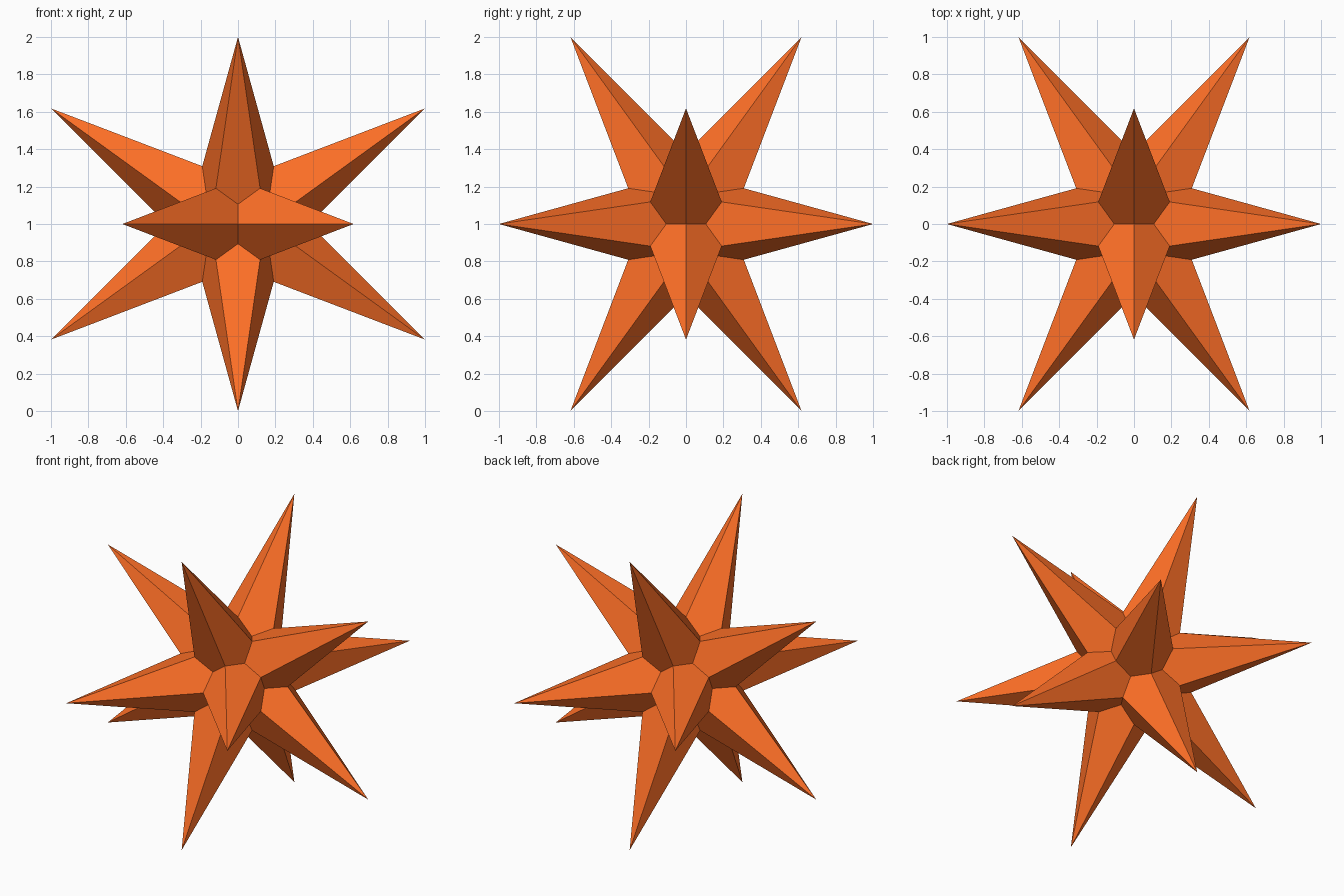
import bpy, bmesh, math
from itertools import combinations, product
from mathutils import Vector

if "Cube" in bpy.data.objects:
    bpy.data.objects.remove(bpy.data.objects["Cube"])

PHI = (1 + math.sqrt(5)) / 2
EDGE = 2 / PHI                      # distance between neighbouring tips
RIDGE = 0.5 / PHI ** 2              # ridge foot, scale of two summed tips
VALLEY = 1 - 2 / math.sqrt(5)       # valley point, scale of three summed tips
CENTRE = Vector((0, 0, 1))

# Spike tips: the twelve corners of an icosahedron
tips = []
for s, t in product((1, -1), repeat=2):
    a, b = s / PHI, t
    tips += [Vector((0, a, b)), Vector((a, b, 0)), Vector((b, 0, a))]


def adjacent(p, q):
    return abs((p - q).length - EDGE) < 1e-3


# Each spike is five kites: tip, ridge foot, valley point, ridge foot
bm = bmesh.new()
for tip in tips:
    around = [p for p in tips if adjacent(tip, p)]
    for p, q in combinations(around, 2):
        if not adjacent(p, q):
            continue
        if (p - tip).cross(q - tip).dot(tip) < 0:
            p, q = q, p
        kite = (tip, (tip + p) * RIDGE, (tip + p + q) * VALLEY, (tip + q) * RIDGE)
        bm.faces.new([bm.verts.new(v + CENTRE) for v in kite])
bmesh.ops.remove_doubles(bm, verts=bm.verts, dist=1e-4)
bmesh.ops.recalc_face_normals(bm, faces=bm.faces)

mesh = bpy.data.meshes.new("spiked_star")
bm.to_mesh(mesh)
bm.free()
star = bpy.data.objects.new("spiked_star", mesh)
bpy.context.collection.objects.link(star)

# Orange finish
orange = bpy.data.materials.new("orange")
orange.diffuse_color = (1.0, 0.16, 0.02, 1)
orange.use_nodes = True
orange.node_tree.nodes["Principled BSDF"].inputs["Base Color"].default_value = orange.diffuse_color
mesh.materials.append(orange)
